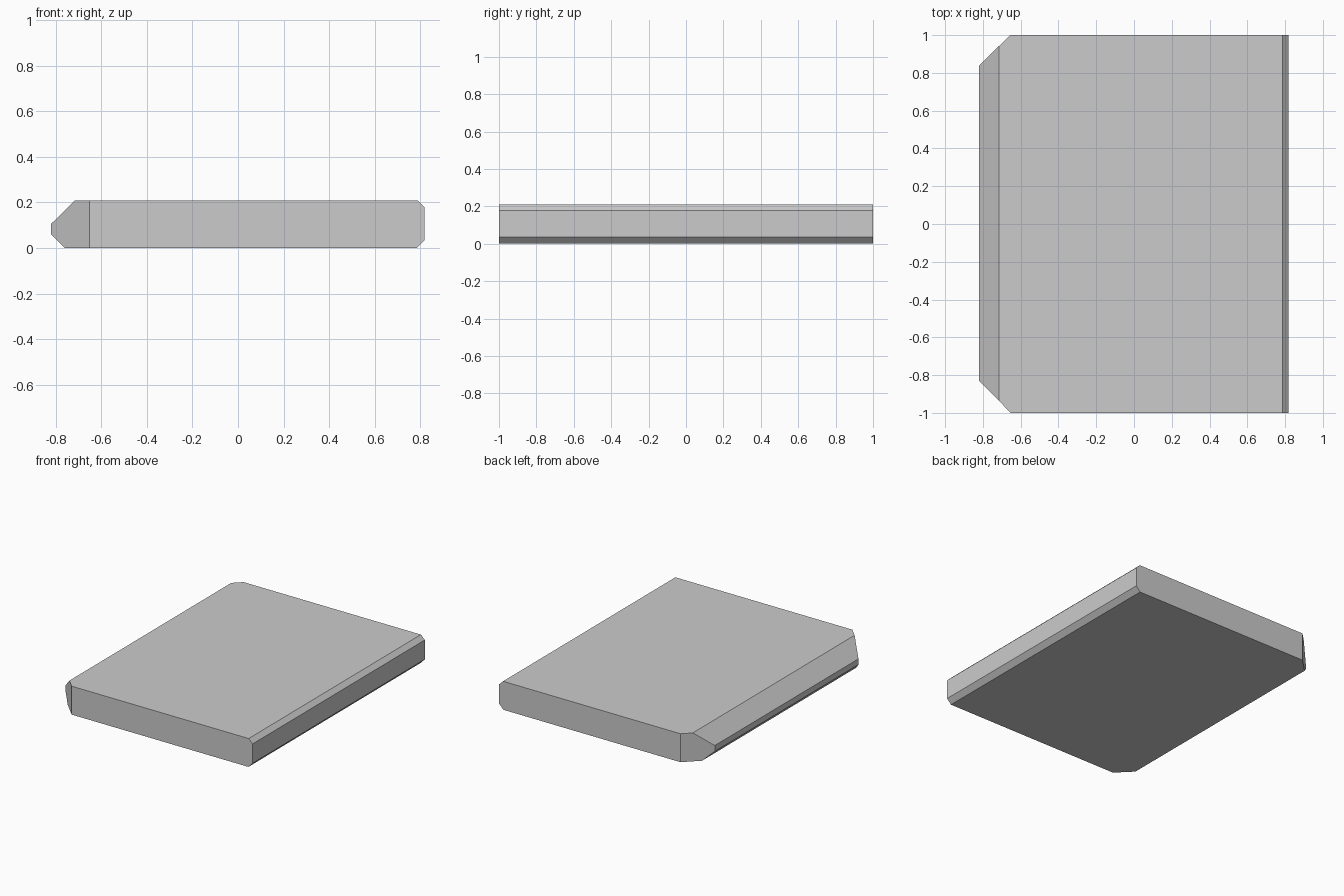
import bpy, bmesh

if "Cube" in bpy.data.objects:
    bpy.data.objects.remove(bpy.data.objects["Cube"])

# Slab cross-section in x/z: deep bevels on the left, small ones on the right
profile = [(-0.76, 0), (0.785, 0), (0.819, 0.036), (0.819, 0.178),
           (0.787, 0.209), (-0.715, 0.209), (-0.821, 0.105), (-0.821, 0.062)]

bm = bmesh.new()
face = bm.faces.new([bm.verts.new((x, -1, z)) for x, z in profile])
ext = bmesh.ops.extrude_face_region(bm, geom=[face])
bmesh.ops.translate(bm, vec=(0, 2, 0),
                    verts=[g for g in ext["geom"] if isinstance(g, bmesh.types.BMVert)])

# Clip the two left corners with vertical planes and cap the cuts
for side, y_end, x_end in ((1, 0.838, -0.656), (-1, 0.83, -0.652)):
    dx, dy = x_end + 0.821, 1 - y_end
    bmesh.ops.bisect_plane(bm, geom=bm.verts[:] + bm.edges[:] + bm.faces[:],
                           plane_co=(x_end, side, 0), plane_no=(-dy, side * dx, 0),
                           clear_outer=True)
    bmesh.ops.holes_fill(bm, edges=[e for e in bm.edges if e.is_boundary], sides=0)

bmesh.ops.recalc_face_normals(bm, faces=bm.faces[:])
mesh = bpy.data.meshes.new("beveled_slab")
bm.to_mesh(mesh)
bm.free()
slab = bpy.data.objects.new("beveled_slab", mesh)
bpy.context.collection.objects.link(slab)
